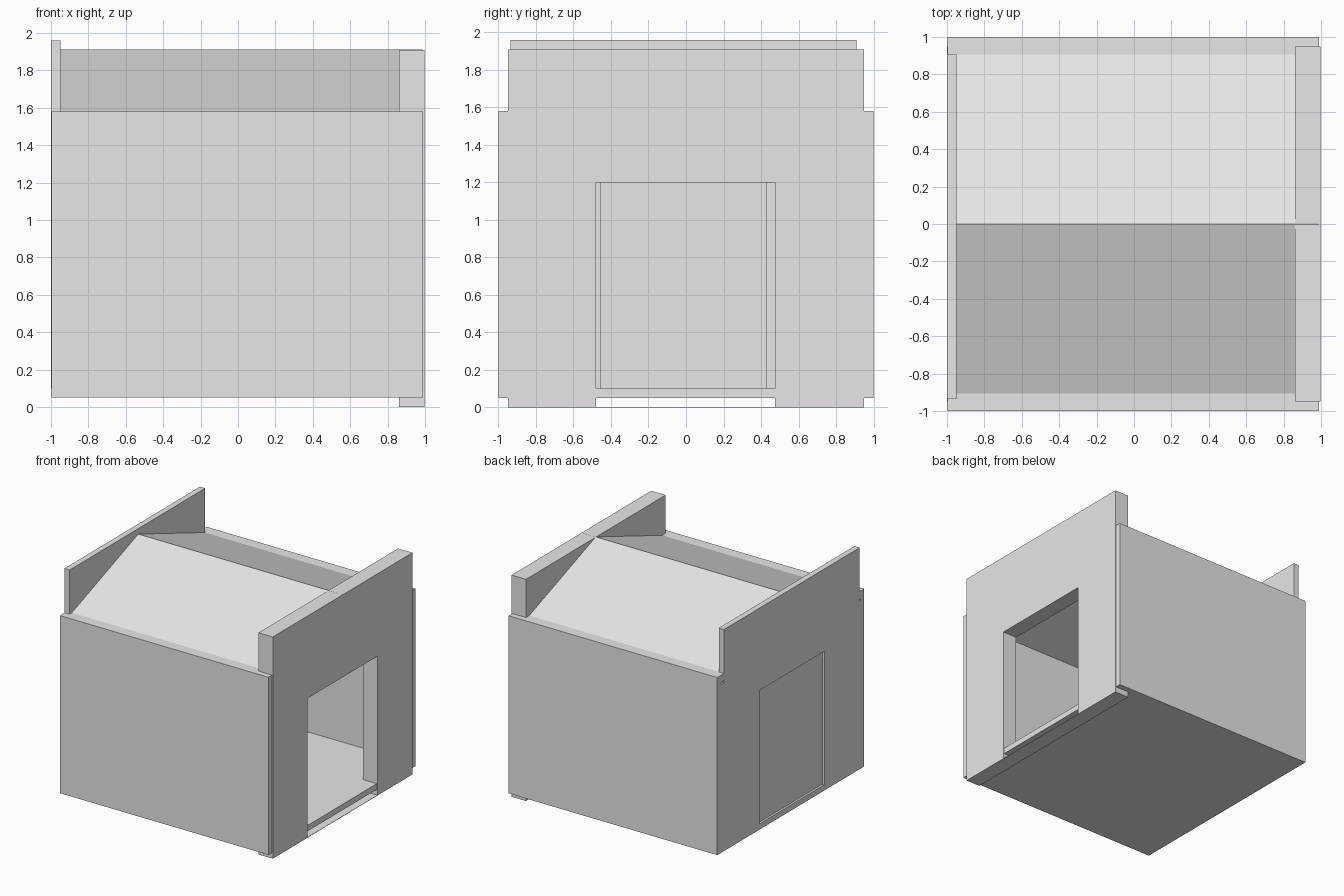
import bpy
import bmesh

cube = bpy.data.objects.get("Cube")
if cube:
    bpy.data.objects.remove(cube, do_unlink=True)

# Single plain grey for the whole building
GREY = (0.8, 0.8, 0.8, 1.0)
grey = bpy.data.materials.new("plain_grey")
grey.use_nodes = True
grey.diffuse_color = GREY
grey.node_tree.nodes["Principled BSDF"].inputs["Base Color"].default_value = GREY


def extrude_x(name, outline, x0, x1):
    """Extrude a (y, z) outline along x into a closed flat-shaded solid."""
    bm = bmesh.new()
    face = bm.faces.new([bm.verts.new((x0, y, z)) for y, z in outline])
    grown = bmesh.ops.extrude_face_region(bm, geom=[face])["geom"]
    verts = [g for g in grown if isinstance(g, bmesh.types.BMVert)]
    bmesh.ops.translate(bm, verts=verts, vec=(x1 - x0, 0, 0))
    bmesh.ops.recalc_face_normals(bm, faces=bm.faces)
    mesh = bpy.data.meshes.new(name)
    bm.to_mesh(mesh)
    bm.free()
    mesh.materials.append(grey)
    obj = bpy.data.objects.new(name, mesh)
    bpy.context.collection.objects.link(obj)
    return obj


def rect(y0, y1, z0, z1):
    return [(y0, z0), (y1, z0), (y1, z1), (y0, z1)]


def mirrored(half, ridge):
    """Left half of an outline, its ridge point, then the mirrored half."""
    return half + [ridge] + [(-y, z) for y, z in reversed(half)]


# Side walls and gable roof as one arch, open inside
outer = mirrored([(-1, 0.05), (-1, 1.58), (-0.905, 1.58)], (0, 1.912))
inner = mirrored([(-0.95, 0.05), (-0.95, 1.51)], (0, 1.856))
extrude_x("side_walls_and_roof", outer + inner[::-1], -0.998, 0.99)

# Floor slab between the side walls
extrude_x("floor", rect(-0.95, 0.95, 0.05, 0.1), -0.998, 0.99)

# Thick entrance wall with a doorway open to the ground
entrance = [(-0.95, 0), (-0.95, 1.91), (0.95, 1.91), (0.95, 0),
            (0.475, 0), (0.475, 1.2), (-0.48, 1.2), (-0.48, 0)]
extrude_x("entrance_wall", entrance, 0.86, 0.997)
extrude_x("entrance_sill", rect(-0.48, 0.475, 0, 0.003), 0.86, 0.997)

# Thin rear wall rising as a parapet, with a doorway
rear = [(-0.95, 0.1), (-0.95, 1.5), (-0.935, 1.5), (-0.935, 1.96),
        (0.91, 1.96), (0.91, 1.5), (0.95, 1.5), (0.95, 0.1),
        (0.43, 0.1), (0.43, 1.25), (-0.455, 1.25), (-0.455, 0.1)]
extrude_x("rear_wall", rear, -1, -0.95)

# Closed door panel recessed in the rear doorway
extrude_x("rear_door", rect(-0.455, 0.43, 0.1, 1.25), -0.98, -0.96)
